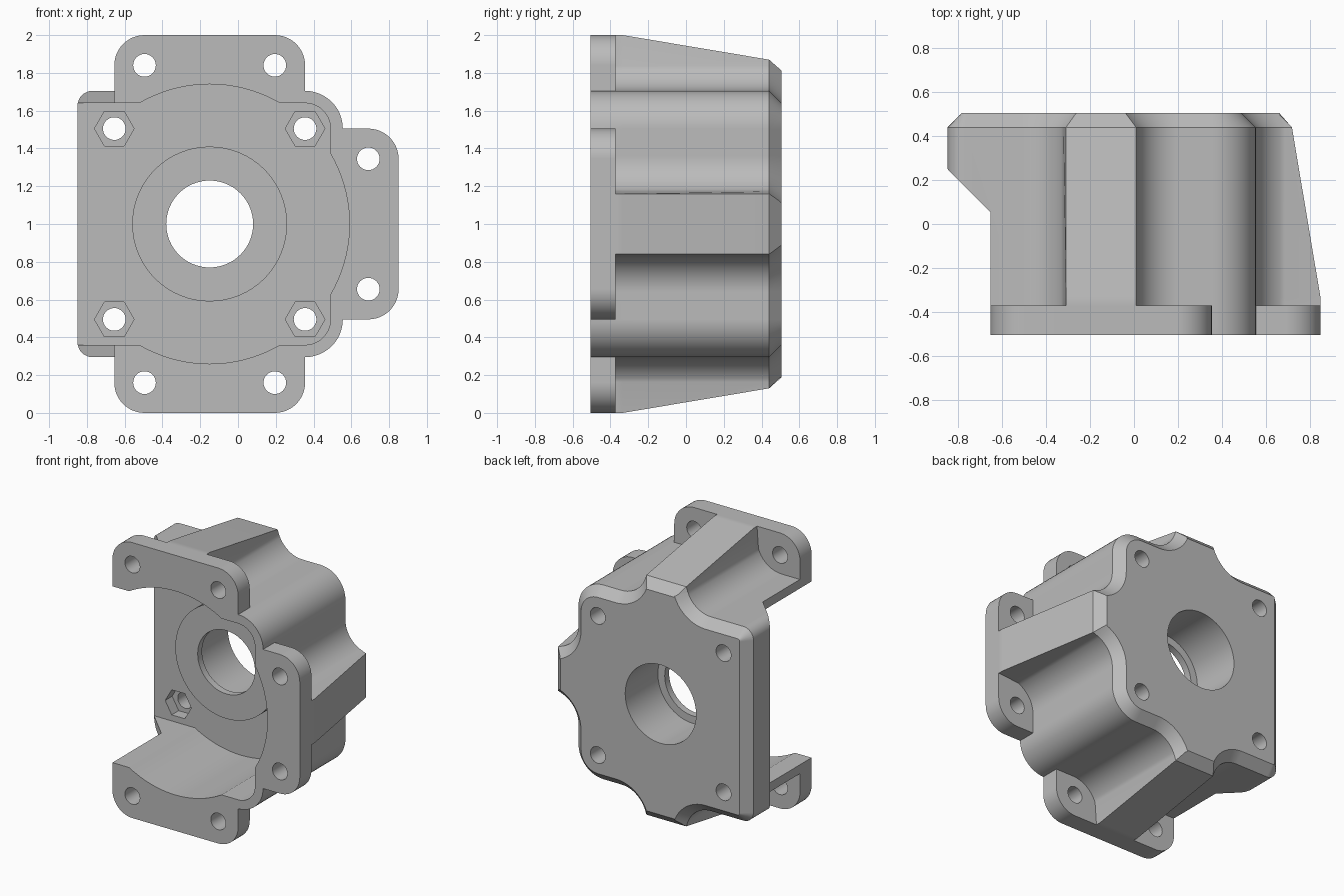
import bpy, bmesh
from math import sin, cos, acos, radians, degrees
from mathutils import Vector

if "Cube" in bpy.data.objects:
    bpy.data.objects.remove(bpy.data.objects["Cube"], do_unlink=True)

CX, CZ = -0.15, 1.0            # bore axis
FRONT, BACK = -0.505, 0.505
FLOOR = 0.25                   # floor of the cavity

grey = bpy.data.materials.new("cast grey")
grey.use_nodes = True
grey.diffuse_color = (0.5, 0.5, 0.5, 1)
grey.node_tree.nodes["Principled BSDF"].inputs["Base Color"].default_value = (0.5, 0.5, 0.5, 1)


def arc(u, v, r, a0, a1, n=12):
    """Points along an arc, angles in degrees."""
    angles = [radians(a0 + (a1 - a0) * i / n) for i in range(n + 1)]
    return [(u + r * cos(a), v + r * sin(a)) for a in angles]


def circle(u, v, r, n=64):
    return arc(u, v, r, 0, 360, n)[:-1]


def mirrored(half):
    """Close an upper half outline with its reflection in v."""
    return half + [(u, -v) for u, v in reversed(half)]


def inset(pts, d):
    """Move a counter-clockwise outline inwards by d."""
    out = []
    for i, p in enumerate(pts):
        a, b, c = Vector(pts[i - 1]), Vector(p), Vector(pts[(i + 1) % len(pts)])
        e, f = (b - a).normalized(), (c - b).normalized()
        n, m = Vector((-e.y, e.x)), Vector((-f.y, f.x))
        q = b + (n + m) * d / (1 + n.dot(m))
        out.append((q.x, q.y))
    return out


def loft(name, rings):
    """Solid through rings of 3D points with equal counts."""
    bm = bmesh.new()
    loops = [[bm.verts.new(p) for p in ring] for ring in rings]
    n = len(loops[0])
    for a, b in zip(loops, loops[1:]):
        for i in range(n):
            bm.faces.new((a[i], a[(i + 1) % n], b[(i + 1) % n], b[i]))
    bm.faces.new(loops[0])
    bm.faces.new(loops[-1])
    bmesh.ops.recalc_face_normals(bm, faces=bm.faces)
    mesh = bpy.data.meshes.new(name)
    bm.to_mesh(mesh)
    bm.free()
    mesh.materials.append(grey)
    obj = bpy.data.objects.new(name, mesh)
    bpy.context.collection.objects.link(obj)
    return obj


def section(pts, y):
    return [(CX + u, y, CZ + v) for u, v in pts]


def prism(name, pts, y0, y1):
    return loft(name, [section(pts, y0), section(pts, y1)])


def combine(target, tool, operation):
    mod = target.modifiers.new(tool.name, 'BOOLEAN')
    mod.operation, mod.solver, mod.object = operation, 'EXACT', tool
    tool.hide_render = True
    bpy.context.view_layer.objects.active = target
    bpy.ops.object.modifier_apply(modifier=mod.name)
    bpy.data.objects.remove(tool, do_unlink=True)


def body_outline(t):
    """Housing outline whose three ribs reach t from the axis."""
    fillet = [(0.905 - 0.2 * sin(radians(a)), 0.36 - 0.2 * cos(radians(a)))
              for a in range(20, 91, 7)]
    side = [(t, 0.16)] + fillet
    top = [(v, u) for u, v in reversed(side)]
    half = side + arc(0.505, 0.505, 0.2, 0, 90) + top
    half += [(-u, v) for u, v in reversed(top)]
    half += arc(-0.62, 0.625, 0.08, 90, 180, 8)
    return mirrored(half)


# Housing with sloping ribs and a chamfered back edge
housing = loft("housing", [
    section(body_outline(1.0), FRONT),
    section(body_outline(1.0), -0.335),
    section(body_outline(0.87), 0.44),
    section(inset(body_outline(0.87), 0.065), BACK)])

# Mounting flanges on the top, bottom and left side
flange = ([(0.505, 0.6)] + arc(0.345, 0.84, 0.16, 0, 90)
          + arc(-0.345, 0.84, 0.16, 90, 180) + [(-0.505, 0.6)])
turns = [lambda u, v: (u, v), lambda u, v: (u, -v), lambda u, v: (v, u)]
for turn in turns:
    pts = [turn(u, v) for u, v in flange]
    combine(housing, prism("flange", pts, FRONT, -0.372), 'UNION')

# Slanted relief on the open side
relief = [(-1.1, -0.7), (-0.655, -0.7), (-0.655, 0.055), (-1.1, 0.5)]
combine(housing, loft("relief", [[(x, y, z) for x, y in relief] for z in (-0.2, 2.2)]),
        'DIFFERENCE')

# Cavity: a rounded box joined with a cylinder, open to one side
g = degrees(acos(0.64 / 0.74))
cavity = (arc(0, 0, 0.74, 2, g, 8) + arc(0.505, 0.505, 0.135, 0, 90)
          + arc(0, 0, 0.74, 90 - g, 90 + g, 20) + [(-1.1, 0.64)])
combine(housing, prism("cavity", mirrored(cavity), -0.7, FLOOR), 'DIFFERENCE')

# Bearing boss with a stepped bore
combine(housing, prism("boss", circle(0, 0, 0.41), 0.08, 0.3), 'UNION')
combine(housing, prism("bore", circle(0, 0, 0.23), -0.1, 0.7), 'DIFFERENCE')
combine(housing, prism("bearing_seat", circle(0, 0, 0.285), 0.13, 0.7), 'DIFFERENCE')

# Bolt holes with hexagonal nut pockets
for u in (-0.505, 0.505):
    for v in (-0.505, 0.505):
        combine(housing, prism("bolt_hole", circle(u, v, 0.06, 32), 0.1, 0.7), 'DIFFERENCE')
        combine(housing, prism("nut_pocket", circle(u, v, 0.105, 6), 0.1, 0.33), 'DIFFERENCE')

# Flange holes
for turn in turns:
    for s in (-0.345, 0.345):
        u, v = turn(s, 0.84)
        combine(housing, prism("flange_hole", circle(u, v, 0.06, 32), -0.7, -0.3), 'DIFFERENCE')

# Smooth curved walls, crisp machined edges
bpy.ops.object.select_all(action='DESELECT')
housing.select_set(True)
bpy.context.view_layer.objects.active = housing
bpy.ops.object.shade_smooth_by_angle(angle=radians(25))
weighted = housing.modifiers.new("weighted normals", 'WEIGHTED_NORMAL')
weighted.keep_sharp = True
